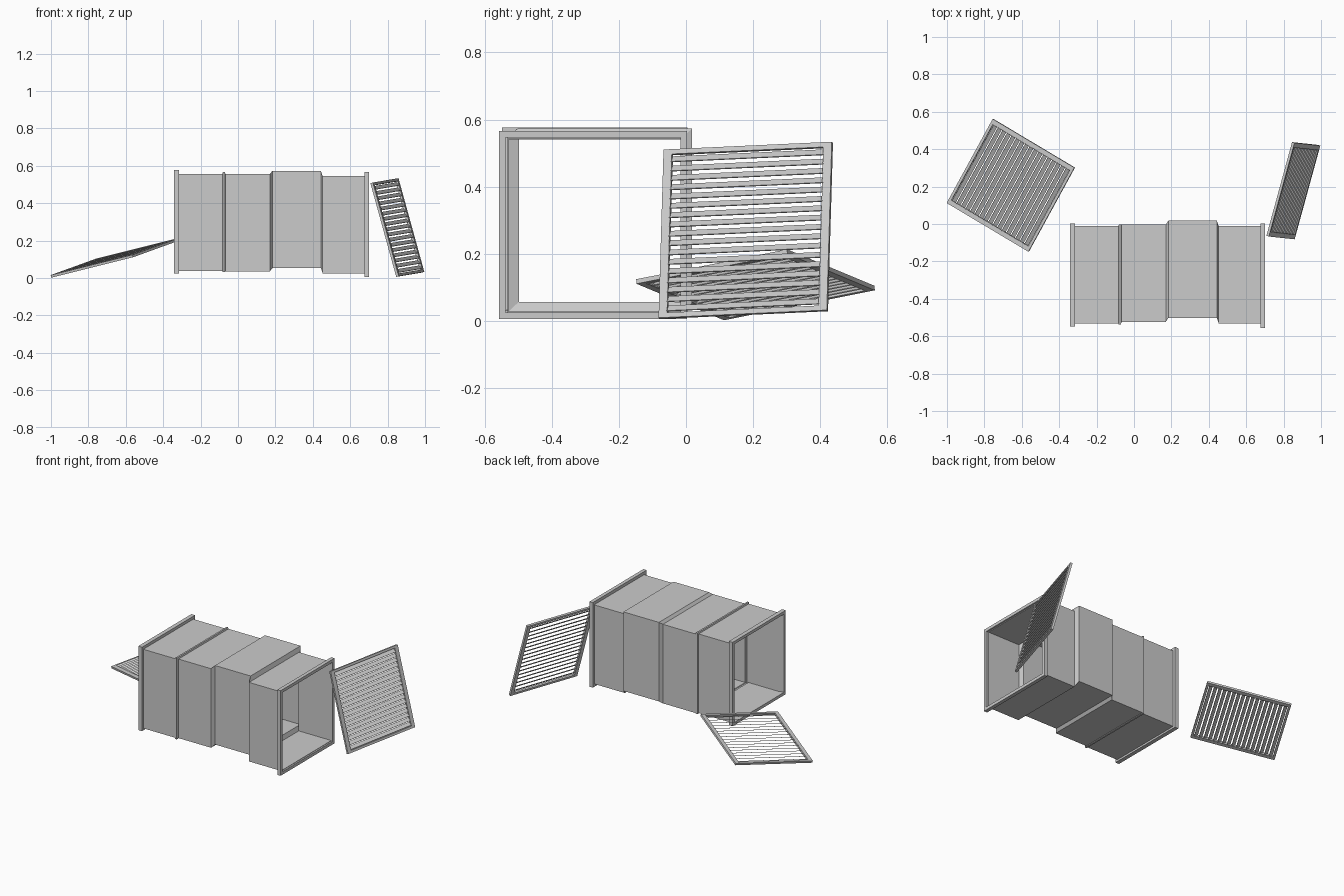
import bpy, bmesh
from mathutils import Vector, Matrix

if "Cube" in bpy.data.objects:
    bpy.data.objects.remove(bpy.data.objects["Cube"])


def make_object(name, bm):
    bmesh.ops.recalc_face_normals(bm, faces=bm.faces)
    me = bpy.data.meshes.new(name)
    bm.to_mesh(me)
    bm.free()
    ob = bpy.data.objects.new(name, me)
    bpy.context.collection.objects.link(ob)
    return ob


def ring(bm, x, cy, cz, h):
    return [bm.verts.new((x, cy + sy * h, cz + sz * h))
            for sy, sz in ((-1, -1), (1, -1), (1, 1), (-1, 1))]


def bridge(bm, a, b):
    for i in range(4):
        j = (i + 1) % 4
        bm.faces.new((a[i], a[j], b[j], b[i]))


def tube(name, stations, wall):
    """Hollow square tube lofted along x; stations are (x, cy, cz, half size)."""
    bm = bmesh.new()
    outer = [ring(bm, *s) for s in stations]
    inner = [ring(bm, x, cy, cz, h - wall) for x, cy, cz, h in stations]
    for k in range(len(stations) - 1):
        bridge(bm, outer[k], outer[k + 1])
        bridge(bm, inner[k], inner[k + 1])
    bridge(bm, outer[0], inner[0])
    bridge(bm, outer[-1], inner[-1])
    return make_object(name, bm)


def box(bm, center, size, tilt=0.0):
    m = (Matrix.Translation(center) @ Matrix.Rotation(tilt, 4, 'X')
         @ Matrix.Diagonal((*size, 1)))
    bmesh.ops.create_cube(bm, size=1, matrix=m)


def grille(name, center, u, v):
    """Louvred panel: slats run along u, v points down the panel."""
    u = Vector(u).normalized()
    n = u.cross(Vector(v)).normalized()
    v = n.cross(u)
    place = Matrix((u, v, n)).transposed().to_4x4()
    place.translation = center
    half, stile, rail, thick = 0.26, 0.026, 0.015, 0.014

    # frame
    bm = bmesh.new()
    for s in (-1, 1):
        box(bm, (s * (half - stile / 2), 0, 0), (stile, 2 * half, thick))
        box(bm, (0, s * (half - rail / 2), 0), (2 * (half - stile), rail, thick))
    make_object(name + "_frame", bm).matrix_world = place

    # tilted slats
    bm = bmesh.new()
    count = 17
    pitch = 2 * (half - rail) / count
    for i in range(count):
        y = -half + rail + pitch * (i + 0.5)
        box(bm, (0, y, 0), (2 * (half - stile) + 0.004, 0.024, 0.003), 0.62)
    make_object(name + "_slats", bm).matrix_world = place


# duct body: slightly misaligned square sections joined by short steps
s1, s2 = (-0.272, 0.297, 0.26), (-0.263, 0.296, 0.26)
s3, s4 = (-0.242, 0.313, 0.26), (-0.272, 0.285, 0.26)
collar = (-0.27, 0.299, 0.267)
tube("duct_body", [(-0.335, *s1), (-0.084, *s1), (-0.081, *collar),
                   (-0.07, *collar), (-0.067, *s2), (0.17, *s2),
                   (0.184, *s3), (0.443, *s3), (0.453, *s4), (0.69, *s4)], 0.004)

# end flanges
tube("left_flange", [(-0.342, -0.272, 0.301, 0.276),
                     (-0.315, -0.272, 0.301, 0.276)], 0.019)
tube("right_flange", [(0.676, -0.277, 0.286, 0.28),
                      (0.70, -0.277, 0.286, 0.28)], 0.02)

# loose end grilles
grille("right_grille", (0.852, 0.178, 0.27), (-0.137, -0.50, -0.023), (0.141, -0.009, -0.505))
grille("left_grille", (-0.6585, 0.207, 0.108), (0.243, 0.444, 0.088), (-0.441, 0.256, -0.11))
